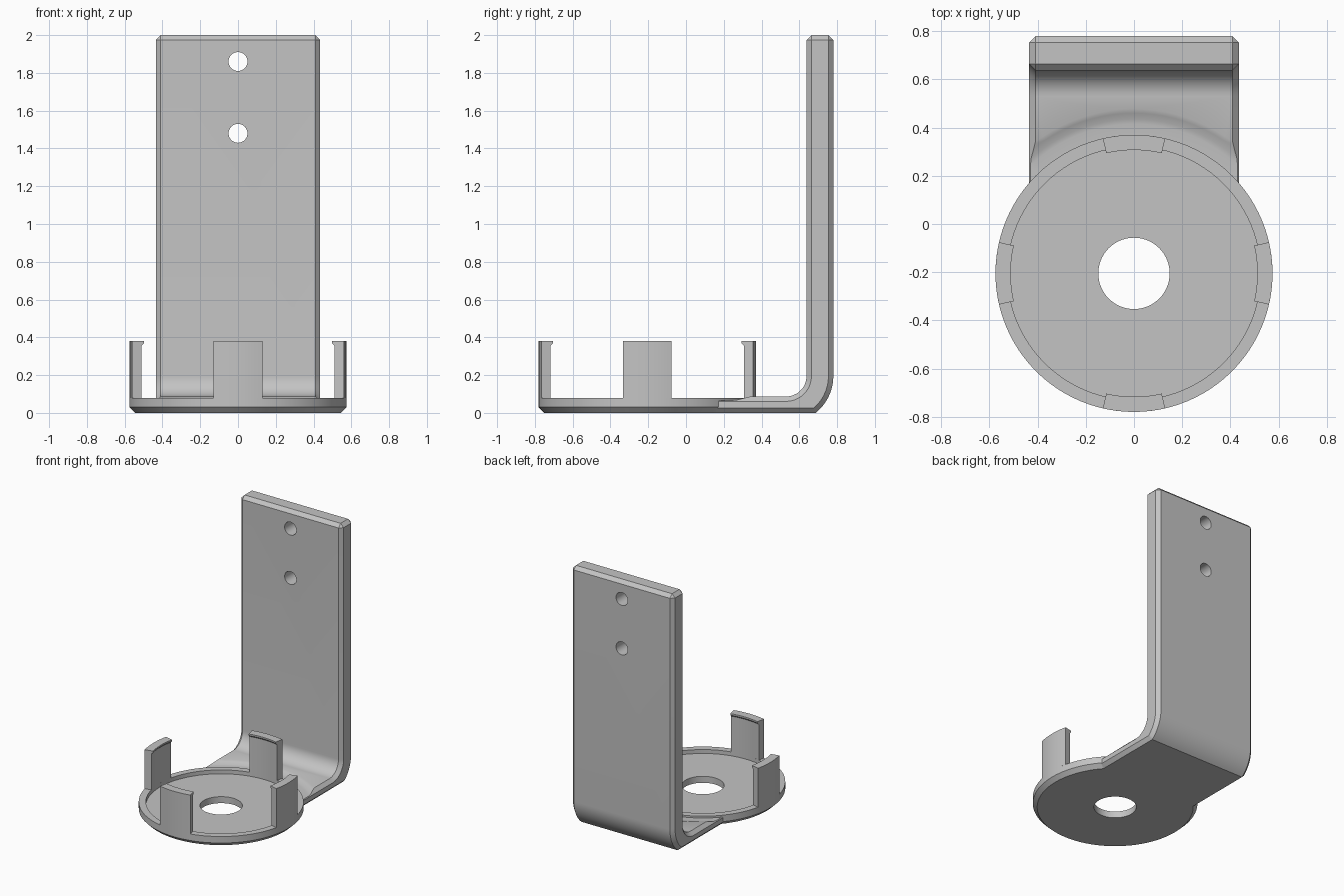
import bpy
import bmesh
import math
from math import cos, sin, radians

old = bpy.data.objects.get("Cube")
if old:
    bpy.data.objects.remove(old, do_unlink=True)

CENTER_Y = -0.205      # middle of the round holder
HALF_W = 0.435         # half width of the arm
CHAMFER = 0.026

grey = bpy.data.materials.new("plain grey")
grey.use_nodes = True
grey.diffuse_color = (0.55, 0.55, 0.55, 1)
grey.node_tree.nodes["Principled BSDF"].inputs["Base Color"].default_value = grey.diffuse_color


def finish(name, bm):
    bmesh.ops.recalc_face_normals(bm, faces=bm.faces[:])
    mesh = bpy.data.meshes.new(name)
    bm.to_mesh(mesh)
    bm.free()
    mesh.materials.append(grey)
    obj = bpy.data.objects.new(name, mesh)
    bpy.context.collection.objects.link(obj)
    return obj


def activate(obj):
    bpy.ops.object.select_all(action="DESELECT")
    obj.select_set(True)
    bpy.context.view_layer.objects.active = obj


def smooth(obj):
    activate(obj)
    bpy.ops.object.shade_smooth_by_angle(angle=radians(30))


def lathe(name, profile, start=0, sweep=360, steps=96):
    """Turn a closed (radius, z) profile around the holder axis."""
    bm = bmesh.new()
    full = sweep == 360
    rings = []
    for i in range(steps if full else steps + 1):
        a = radians(start + sweep * i / steps)
        rings.append([bm.verts.new((r * cos(a), CENTER_Y + r * sin(a), z))
                      for r, z in profile])
    n = len(profile)
    for i in range(steps):
        p, q = rings[i], rings[(i + 1) % len(rings)]
        for j in range(n):
            k = (j + 1) % n
            bm.faces.new((p[j], p[k], q[k], q[j]))
    if not full:
        bm.faces.new(rings[0])
        bm.faces.new(rings[-1])
    return finish(name, bm)


def cut(obj, cutter):
    cutter.hide_render = True
    mod = obj.modifiers.new("cut", "BOOLEAN")
    mod.operation = "DIFFERENCE"
    mod.solver = "EXACT"
    mod.object = cutter
    activate(obj)
    bpy.ops.object.modifier_apply(modifier=mod.name)
    bpy.data.objects.remove(cutter, do_unlink=True)


# Round tray with raised rim, chamfered underside and centre hole
tray = lathe("round_tray", [(0.148, 0), (0.545, 0), (0.575, 0.03), (0.575, 0.08),
                            (0.525, 0.08), (0.525, 0.05), (0.148, 0.05)])
smooth(tray)

# Four upright clips, each with a small inward lip
for side, angle in (("left", 0), ("back", 90), ("right", 180), ("front", 270)):
    clip = lathe(side + "_clip",
                 [(0.525, 0.08), (0.575, 0.08), (0.575, 0.38), (0.512, 0.38),
                  (0.512, 0.368), (0.525, 0.355)],
                 start=angle - 13, sweep=26, steps=8)
    smooth(clip)

# Bent arm: side profile in (y, z), both bends share one centre
BEND_Y, BEND_Z, R_OUT, R_IN, STEPS = 0.53, 0.195, 0.25, 0.108, 12
low = math.asin(BEND_Z / R_OUT)
profile = [(0, 0)]
for i in range(STEPS + 1):
    a = -low * (1 - i / STEPS)
    profile.append((BEND_Y + R_OUT * cos(a), BEND_Z + R_OUT * sin(a)))
profile += [(BEND_Y + R_OUT, 2), (BEND_Y + R_IN, 2)]
for i in range(STEPS + 1):
    a = -math.pi / 2 * i / STEPS
    profile.append((BEND_Y + R_IN * cos(a), BEND_Z + R_IN * sin(a)))
profile.append((0, BEND_Z - R_IN))

bm = bmesh.new()
face = bm.faces.new([bm.verts.new((-HALF_W, y, z)) for y, z in profile])
ext = bmesh.ops.extrude_face_region(bm, geom=[face], use_keep_orig=True)
moved = [v for v in ext["geom"] if isinstance(v, bmesh.types.BMVert)]
bmesh.ops.translate(bm, verts=moved, vec=(2 * HALF_W, 0, 0))
bmesh.ops.recalc_face_normals(bm, faces=bm.faces[:])
edges = []
for e in bm.edges:
    a, b = (v.co for v in e.verts)
    along_side = abs(a.x - b.x) < 1e-4 and max(a.y, b.y) > 0.01
    at_top = min(a.z, b.z) > 1.99
    if along_side or at_top:
        edges.append(e)
bmesh.ops.bevel(bm, geom=edges, offset=CHAMFER, offset_type="OFFSET", segments=1,
                profile=0.5, affect="EDGES", clamp_overlap=False)
arm = finish("bent_arm", bm)

# Clear the tray area and sink a shallow sloped step around it
cut(arm, lathe("tray_cutter", [(0.05, -0.1), (0.545, -0.1), (0.545, 0.066),
                               (0.62, 0.066), (0.64, 0.069), (0.665, 0.08),
                               (0.69, 0.09), (0.69, 0.2), (0.05, 0.2)]))

# Two screw holes through the upright plate
for z in (1.48, 1.86):
    bm = bmesh.new()
    bmesh.ops.create_cone(bm, cap_ends=True, segments=32, radius1=0.05,
                          radius2=0.05, depth=0.6)
    drill = finish("drill", bm)
    drill.rotation_euler.x = math.pi / 2
    drill.location = (0, 0.7, z)
    bpy.context.view_layer.update()
    cut(arm, drill)
smooth(arm)
